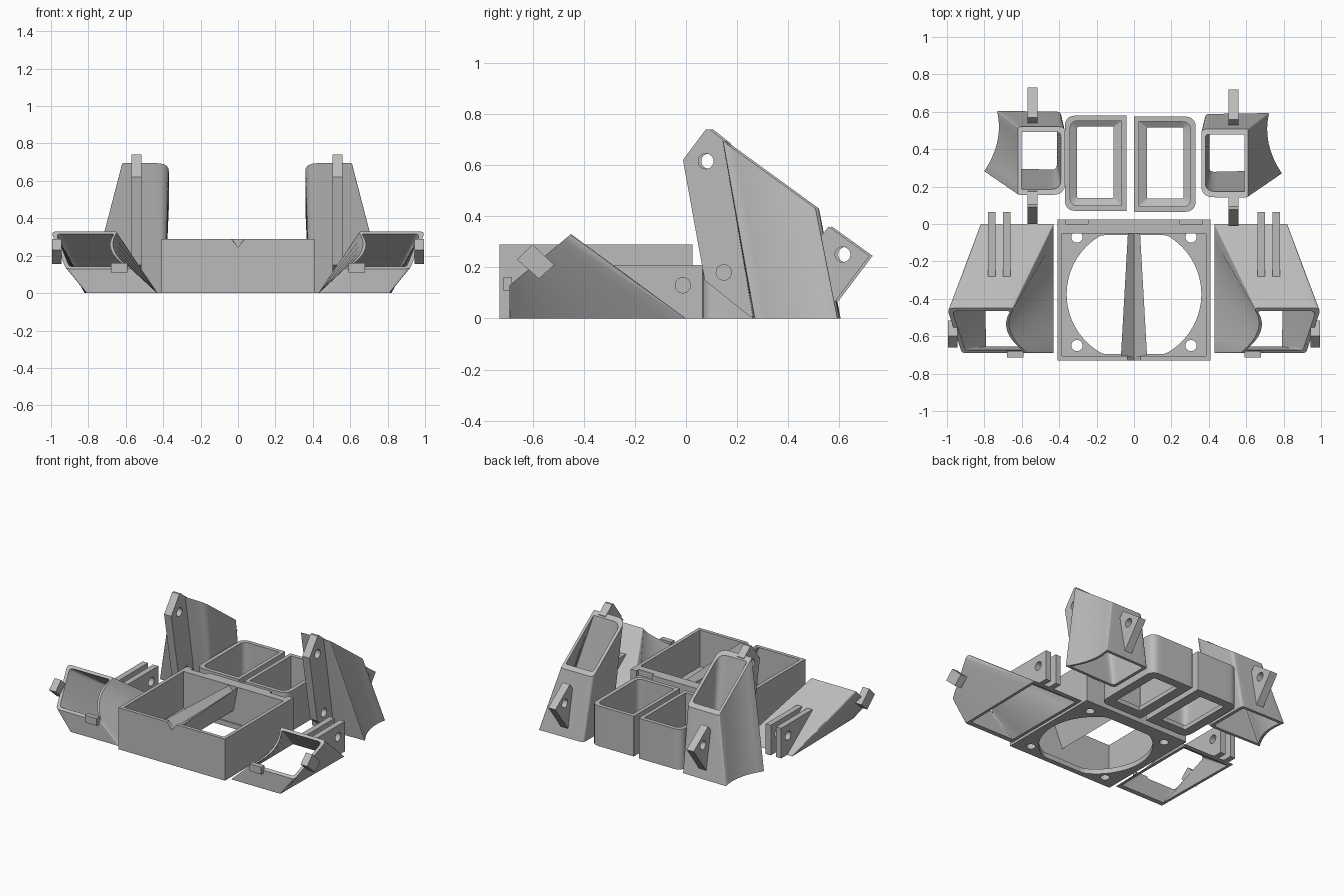
import bpy, bmesh, math
from mathutils import Vector

cube = bpy.data.objects.get("Cube")
if cube:
    bpy.data.objects.remove(cube, do_unlink=True)

grey = bpy.data.materials.new("plain_grey")
grey.use_nodes = True
grey.diffuse_color = (0.5, 0.5, 0.5, 1)
grey.node_tree.nodes["Principled BSDF"].inputs["Base Color"].default_value = (0.5, 0.5, 0.5, 1)


def loft(name, rings, closed=True):
    """Skin a list of equal rings; closed joins last to first, else both ends are capped."""
    bm = bmesh.new()
    rows = [[bm.verts.new(p) for p in ring] for ring in rings]
    n = len(rows[0])
    pairs = list(zip(rows, rows[1:]))
    if closed:
        pairs.append((rows[-1], rows[0]))
    else:
        bm.faces.new(rows[0])
        bm.faces.new(rows[-1])
    for a, b in pairs:
        for i in range(n):
            j = (i + 1) % n
            bm.faces.new((a[i], a[j], b[j], b[i]))
    bmesh.ops.remove_doubles(bm, verts=bm.verts, dist=0.0001)
    bmesh.ops.recalc_face_normals(bm, faces=bm.faces)
    mesh = bpy.data.meshes.new(name)
    bm.to_mesh(mesh)
    bm.free()
    obj = bpy.data.objects.new(name, mesh)
    bpy.context.collection.objects.link(obj)
    mesh.materials.append(grey)
    return obj


def activate(obj):
    bpy.ops.object.select_all(action='DESELECT')
    obj.select_set(True)
    bpy.context.view_layer.objects.active = obj


def cut(obj, cutter):
    cutter.hide_render = True
    mod = obj.modifiers.new("cut", 'BOOLEAN')
    mod.operation = 'DIFFERENCE'
    mod.solver = 'EXACT'
    mod.object = cutter
    activate(obj)
    bpy.ops.object.modifier_apply(modifier=mod.name)
    bpy.data.objects.remove(cutter, do_unlink=True)


def smooth(obj):
    activate(obj)
    bpy.ops.object.shade_smooth_by_angle(angle=math.radians(25))


def circle(r, n=24):
    return [(r * math.cos(2 * math.pi * i / n), r * math.sin(2 * math.pi * i / n)) for i in range(n)]


def plate(name, outline, x0, x1, holes=()):
    """Plate cut from a side outline (y, z), with round holes (y, z, radius)."""
    obj = loft(name, [[(x, y, z) for y, z in outline] for x in (x0, x1)], closed=False)
    lo, hi = min(x0, x1) - 0.02, max(x0, x1) + 0.02
    for y, z, r in holes:
        cut(obj, loft("hole_cutter", [[(x, y + a, z + b) for a, b in circle(r)] for x in (lo, hi)], closed=False))
    smooth(obj)
    return obj


def ring(corners, radii, bow_side=None, bow=(0, 0, 0)):
    """Rounded four-cornered ring; one side may bow by a vector."""
    pts = [Vector(c) for c in corners]
    out = []
    for i, p in enumerate(pts):
        before, after = pts[i - 1], pts[(i + 1) % 4]
        a = p + (before - p).normalized() * radii[i]
        b = p + (after - p).normalized() * radii[i]
        for k in range(6):
            t = k / 5
            out.append(a * (1 - t) ** 2 + p * 2 * t * (1 - t) + b * t * t)
        end = after + (p - after).normalized() * radii[(i + 1) % 4]
        for k in range(1, 8):
            t = k / 8
            q = b.lerp(end, t)
            if i == bow_side:
                q += Vector(bow) * 4 * t * (1 - t)
            out.append(q)
    return out


def shrink(points, f):
    mid = sum(points, Vector()) / len(points)
    return [mid + (p - mid) * f for p in points]


def move(points, s, dx=0, dy=0):
    return [(s * p[0] + dx, p[1] + dy, p[2]) for p in points]


# Fan box: square tray with a clipped round opening in its floor
def square(x, y0, y1, z, n=96):
    out = []
    for c, d in circle(1, n):
        m = max(abs(c), abs(d))
        out.append((x * c / m, (y0 + y1) / 2 + (y1 - y0) / 2 * d / m, z))
    return out


def opening(z):
    return [(x, min(max(y - 0.375, -0.695), -0.06), z) for x, y in circle(0.36, 96)]


box = loft("fan_box", [square(0.41, -0.73, 0.025, 0), square(0.41, -0.73, 0.025, 0.29),
                       square(0.385, -0.705, -0.05, 0.29), square(0.385, -0.705, -0.05, 0.035),
                       opening(0.035), opening(0)])
for x in (-0.305, 0.305):
    for y in (-0.65, -0.07):
        cut(box, loft("screw_cutter", [[(x + a, y + b, z) for a, b in circle(0.03)]
                                       for z in (-0.02, 0.06)], closed=False))
    # Shallow clip recesses on the rear wall
    recess = [(x - 0.06, 0), (x + 0.06, 0), (x + 0.06, 0.05), (x - 0.06, 0.05)]
    cut(box, loft("recess_cutter", [[(a, b, z) for a, b in recess] for z in (0.25, 0.32)], closed=False))
cut(box, loft("notch_cutter", [[(-0.044, y, 0.3), (0.044, y, 0.3), (0, y, 0.245)]
                               for y in (-0.76, -0.66)], closed=False))
smooth(box)

# Grooved divider across the tray, wider at the front
loft("fan_box_divider", [[(-w, y, 0.288), (0, y, 0.245), (w, y, 0.288), (0, y, 0.12)]
                         for y, w in ((-0.71, 0.07), (-0.04, 0.032))], closed=False)


# Rear sleeves: open boxes with a flanged floor, rounded on the outer side
def rect(x0, x1, y0, y1, z, r_out, r_in):
    return ring([(x0, y0, z), (x1, y0, z), (x1, y1, z), (x0, y1, z)], [r_out, r_in, r_in, r_out])


for side, s, dx, dy in (("right", 1, 0, 0), ("left", -1, -0.04, -0.005)):
    rings = [rect(-0.37, -0.04, 0.07, 0.58, 0, 0.06, 0.004),
             rect(-0.37, -0.04, 0.07, 0.58, 0.28, 0.06, 0.004),
             rect(-0.342, -0.066, 0.098, 0.552, 0.28, 0.045, 0.003),
             rect(-0.342, -0.066, 0.098, 0.552, 0.05, 0.045, 0.003),
             rect(-0.305, -0.11, 0.14, 0.52, 0.03, 0.01, 0.003),
             rect(-0.305, -0.11, 0.14, 0.52, 0, 0.01, 0.003)]
    smooth(loft(side + "_sleeve", [move(r, s, dx, dy) for r in rings]))

# Rear ducts: tall hollow funnels with a slanted inlet and a front and rear lug
for side, s, dx, dy in (("right", 1, 0, 0), ("left", -1, -0.01, -0.012)):
    top = ring([(-0.62, 0.155, 0.695), (-0.37, 0.155, 0.695), (-0.37, 0.52, 0.43), (-0.62, 0.52, 0.43)],
               [0.01, 0.07, 0.03, 0.01])
    low = ring([(-0.80, 0.28, 0), (-0.39, 0.27, 0), (-0.39, 0.60, 0), (-0.73, 0.605, 0)],
               [0.005, 0.03, 0.02, 0.005], 3, (0.035, 0, 0))
    rings = [low, top, shrink(top, 0.84), shrink(low, 0.88)]
    smooth(loft(side + "_rear_duct", [move(r, s, dx, dy) for r in rings]))
    x0, x1 = s * -0.57 + dx, s * -0.515 + dx
    front = [(0, 0.62), (0.09, 0.74), (0.105, 0.74), (0.175, 0.685), (0.28, 0.01), (0.265, 0.005), (0.085, 0.15)]
    plate(side + "_rear_duct_front_lug", [(y + dy, z) for y, z in front], x0, x1,
          [(0.09 + dy, 0.615, 0.03), (0.16 + dy, 0.18, 0.03)])
    back = [(0.53, 0.31), (0.57, 0.36), (0.73, 0.245), (0.59, 0.06)]
    plate(side + "_rear_duct_back_lug", [(y + dy, z) for y, z in back], x0, x1, [(0.625 + dy, 0.25, 0.03)])

# Side ducts: sloping hollow scoops with twin lugs and two clips
for side, s in (("right", 1), ("left", -1)):
    top = ring([(-0.92, -0.69, 0.13), (-0.575, -0.69, 0.13), (-0.65, -0.45, 0.33), (-1.0, -0.45, 0.33)],
               [0.02, 0.01, 0.01, 0.035], 1, (-0.05, 0, 0))
    low = ring([(-0.81, -0.69, 0), (-0.43, -0.69, 0), (-0.43, 0, 0), (-0.82, 0, 0)],
               [0.005, 0.005, 0.005, 0.005])
    rings = [low, top, shrink(top, 0.87), shrink(low, 0.9)]
    smooth(loft(side + "_side_duct", [move(r, s) for r in rings]))
    lug = [(-0.28, 0.21), (0.065, 0.21), (0.065, 0), (-0.01, 0), (-0.28, 0.19)]
    for name, x in (("outer", -0.78), ("inner", -0.70)):
        plate(f"{side}_side_duct_{name}_lug", lug, s * x, s * (x + 0.04), [(-0.012, 0.13, 0.03)])
    clip = [(-0.66, 0.23), (-0.60, 0.29), (-0.515, 0.21), (-0.575, 0.155)]
    plate(side + "_side_clip", clip, s * -0.995, s * -0.945)
    tab = [(-0.715, 0.11), (-0.715, 0.16), (-0.68, 0.16), (-0.68, 0.11)]
    plate(side + "_front_clip", tab, s * -0.68, s * -0.59)
